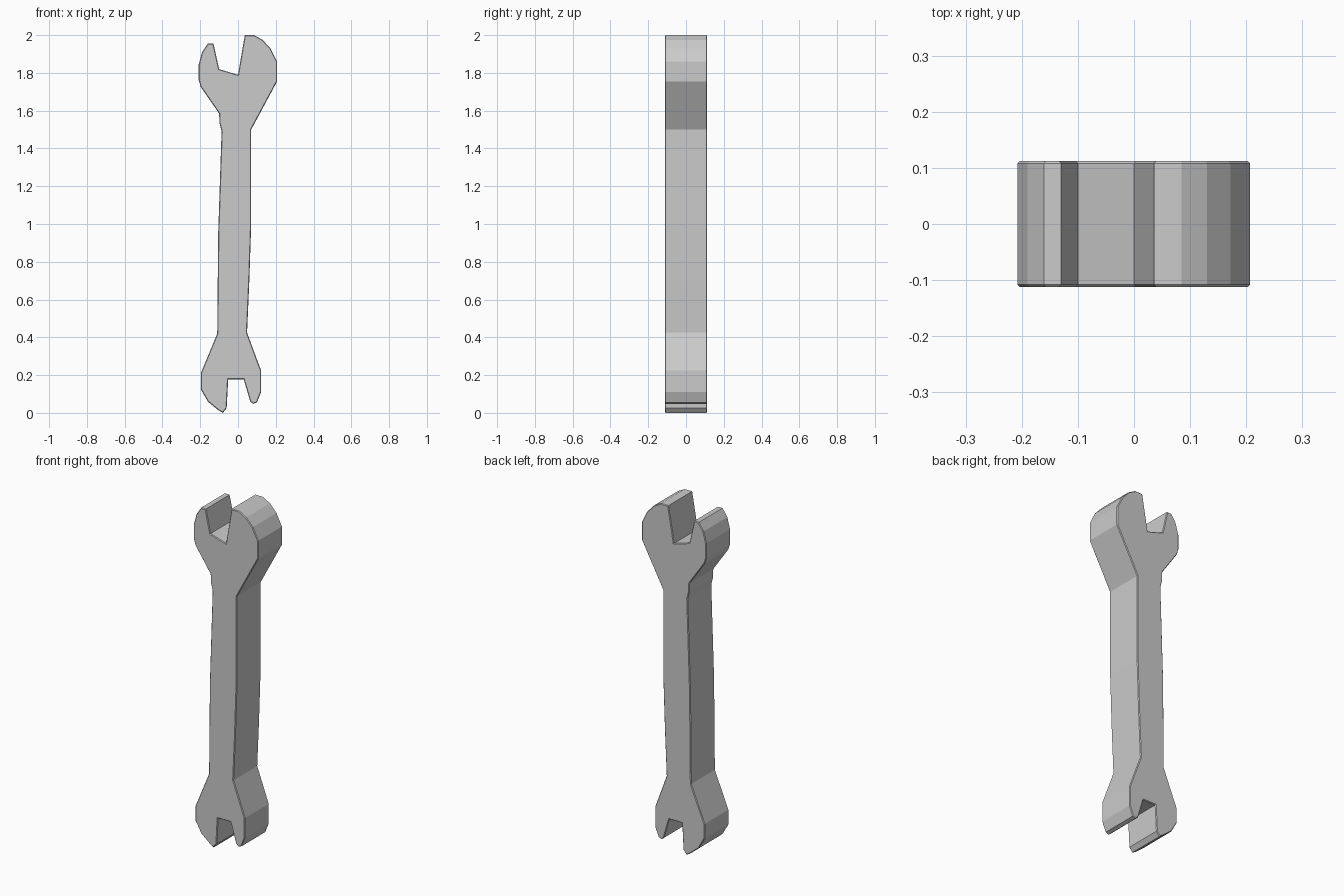
import bpy
import bmesh

if "Cube" in bpy.data.objects:
    bpy.data.objects.remove(bpy.data.objects["Cube"], do_unlink=True)

HALF_DEPTH = 0.112
RIM = 0.004

steel = bpy.data.materials.new("grey steel")
steel.use_nodes = True
color = (0.6, 0.6, 0.6, 1.0)
steel.diffuse_color = color
steel.node_tree.nodes["Principled BSDF"].inputs["Base Color"].default_value = color

# Upper jaw, from its left neck around the slot to its right neck
upper_jaw = [(-.10, 1.585), (-.197, 1.725), (-.208, 1.76), (-.208, 1.845),
             (-.19, 1.91), (-.16, 1.955), (-.13, 1.955), (-.10, 1.82),
             (0, 1.79), (.036, 2), (.085, 2), (.13, 1.975), (.172, 1.93),
             (.207, 1.86), (.207, 1.755), (.07, 1.5)]
# Right edge of the slightly bowed handle
handle_right = [(.07, 1), (.06, .7), (.048, .425)]
# Lower jaw, from its right neck around the slot to its left neck
lower_jaw = [(.122, .225), (.122, .11), (.1, .055), (.08, .048), (.065, .06),
             (.03, .178), (-.052, .178), (-.06, .025), (-.08, 0),
             (-.105, .015), (-.16, .06), (-.197, .125), (-.197, .21),
             (-.11, .42)]
# Left edge of the handle
handle_left = [(-.105, .95), (-.087, 1.49), (-.098, 1.535)]

# Flat silhouette extruded through the thickness
bm = bmesh.new()
outline = upper_jaw + handle_right + lower_jaw + handle_left
face = bm.faces.new([bm.verts.new((x, -HALF_DEPTH, z)) for x, z in outline])
back = bmesh.ops.extrude_face_region(bm, geom=[face], use_keep_orig=True)
for v in back["geom"]:
    if isinstance(v, bmesh.types.BMVert):
        v.co.y = HALF_DEPTH
bmesh.ops.recalc_face_normals(bm, faces=bm.faces)

# Narrow chamfer around both flat sides
rim = [e for e in bm.edges if abs(e.verts[0].co.y - e.verts[1].co.y) < 1e-5]
bmesh.ops.bevel(bm, geom=rim, offset=RIM, offset_type='OFFSET',
                segments=1, profile=0.5, affect='EDGES')
bmesh.ops.recalc_face_normals(bm, faces=bm.faces)

mesh = bpy.data.meshes.new("wrench")
bm.to_mesh(mesh)
bm.free()
mesh.materials.append(steel)
wrench = bpy.data.objects.new("wrench", mesh)
bpy.context.collection.objects.link(wrench)
